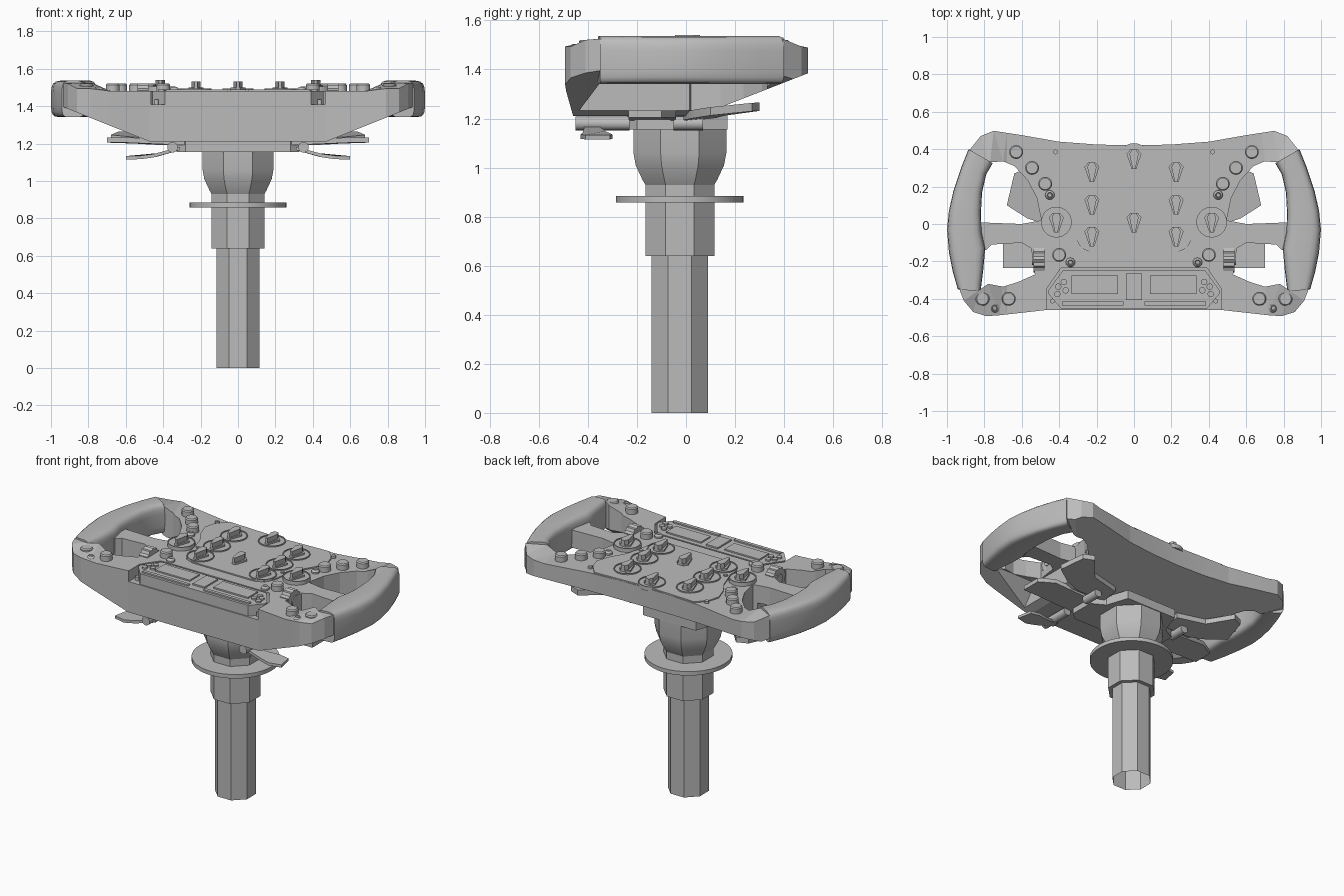
import bpy, bmesh, math
from mathutils import Vector, Matrix

if "Cube" in bpy.data.objects:
    bpy.data.objects.remove(bpy.data.objects["Cube"])

grey = bpy.data.materials.new("plain grey")
grey.use_nodes = True
COLOUR = (0.5, 0.5, 0.5, 1)
grey.diffuse_color = COLOUR
grey.node_tree.nodes["Principled BSDF"].inputs["Base Color"].default_value = COLOUR
SIDES = ((1, "left"), (-1, "right"))
TOP = 1.48


def shade(bm, angle):
    """Smooth faces, keeping edges beyond the angle sharp."""
    for f in bm.faces:
        f.smooth = True
    for e in bm.edges:
        e.smooth = len(e.link_faces) == 2 and e.calc_face_angle(0) < math.radians(angle)


def add(name, bm, angle=32):
    bmesh.ops.recalc_face_normals(bm, faces=bm.faces)
    shade(bm, angle)
    mesh = bpy.data.meshes.new(name)
    bm.to_mesh(mesh)
    bm.free()
    mesh.materials.append(grey)
    ob = bpy.data.objects.new(name, mesh)
    bpy.context.collection.objects.link(ob)
    return ob


def prism(pts, z0, z1, lift=None):
    """Extrude a plan outline; lift(x, y) shifts its height point by point."""
    bm = bmesh.new()
    lift = lift or (lambda x, y: 0)
    bridge(bm, [[bm.verts.new((x, y, z + lift(x, y))) for x, y in pts] for z in (z0, z1)])
    return bm


def mirrored(half):
    return half + [(-x, y) for x, y in reversed(half) if x > 0]


def rect(x, y, w, d):
    return [(x - w / 2, y - d / 2), (x + w / 2, y - d / 2),
            (x + w / 2, y + d / 2), (x - w / 2, y + d / 2)]


def lathe(profile, sides, x=0, y=0, turn=0.0, bottom=True):
    """Spin (radius, z) pairs around a vertical axis."""
    bm = bmesh.new()
    rings = []
    for r, z in profile:
        steps = [turn + math.tau * k / sides for k in range(sides)]
        rings.append([bm.verts.new((x + r * math.cos(a), y + r * math.sin(a), z)) for a in steps])
    bridge(bm, rings, bottom)
    return bm


def bridge(bm, rings, bottom=True):
    for a, b in zip(rings, rings[1:]):
        for k in range(len(a)):
            m = (k + 1) % len(a)
            bm.faces.new((a[k], a[m], b[m], b[k]))
    if bottom:
        bm.faces.new(rings[0])
    bm.faces.new(rings[-1])


def carve(ob, cutter, operation):
    mod = ob.modifiers.new("cut", 'BOOLEAN')
    mod.object, mod.operation, mod.solver = cutter, operation, 'EXACT'
    bpy.context.view_layer.update()
    graph = bpy.context.evaluated_depsgraph_get()
    mesh = bpy.data.meshes.new_from_object(ob.evaluated_get(graph))
    ob.modifiers.clear()
    bpy.data.objects.remove(cutter)
    bm = bmesh.new()
    bm.from_mesh(mesh)
    shade(bm, 5)
    bm.to_mesh(mesh)
    bm.free()
    ob.data = mesh


# Main body: plan outline with horns and spokes, top raised towards the grips
half = [(0, .42), (.2, .425), (.4, .44), (.6, .475), (.75, .498), (.82, .47), (.88, .395),
        (.77, .33), (.7, .335), (.64, .31), (.57, .235), (.52, .14), (.495, .02),
        (.6, 0), (.86, .01), (.86, -.14), (.79, -.14), (.76, -.11), (.6, -.1), (.55, -.13),
        (.53, -.27), (.62, -.31), (.7, -.335), (.78, -.32), (.83, -.355),
        (.935, -.345), (.91, -.41), (.86, -.47), (.79, -.493), (.72, -.488), (.47, -.46)]
bm = prism(mirrored(half), 1.1, TOP)
for s in (1, -1):
    bmesh.ops.bisect_plane(bm, geom=bm.verts[:] + bm.edges[:] + bm.faces[:],
                           plane_co=(s * .68, 0, 0), plane_no=(1, 0, 0))
for v in bm.verts:
    x, y = abs(v.co.x), abs(v.co.y)
    if v.co.z > 1.4 and y > .2:
        v.co.z += .045 * max(0, min(1, (x - .68) / .1)) * max(.3, min(1, (.5 - y) / .1))
bmesh.ops.triangulate(bm, faces=[f for f in bm.faces if abs(f.normal.z) > .5 or len(f.verts) > 4])
body = add("main_body", bm)

# Tapered underside, scooped clearance below spokes and horns, flat display recess
bm = bmesh.new()
for s in (1, -1):
    for co in ((.47, -.6, 1.21), (.47, .05, 1.21), (1.445, -.6, 1.6), (1.445, 1.05, 1.6)):
        bm.verts.new((s * co[0], co[1], co[2]))
bmesh.ops.convex_hull(bm, input=bm.verts)
carve(body, add("underside_cutter", bm), 'INTERSECT')
scoop = [(-.46, 1.2), (-.335, 1.365), (.19, 1.365), (-.035, 1.2)]
for s, side in SIDES:
    bm = bmesh.new()
    bridge(bm, [[bm.verts.new((s * x, y, z)) for y, z in scoop] for x in (.525, 1.1)])
    carve(body, add("scoop_cutter", bm), 'DIFFERENCE')
recess = mirrored([(.39, -.235), (.466, -.345), (.466, -.6)])
carve(body, add("recess_cutter", prism(recess, 1.41, 1.7)), 'DIFFERENCE')

# Display panel with two screens, centre screen, lights and lower strips
panel = mirrored([(.378, -.245), (.456, -.352), (.456, -.375), (.39, -.452)])
add("display_panel", prism(panel, 1.405, 1.48))
for s, side in SIDES:
    add(side + "_screen", prism(rect(s * .21, -.325, .25, .1), 1.475, 1.489))
    add(side + "_lower_strip", prism(rect(s * .22, -.425, .33, .022), 1.475, 1.489))
    for i, (x, y) in enumerate(((.375, -.31), (.365, -.355), (.405, -.335), (.41, -.375))):
        add(f"{side}_light_{i}", lathe([(.017, 1.475), (.017, 1.49)], 14, s * x, y))
add("centre_screen", prism(rect(0, -.335, .085, .14), 1.475, 1.49))

# Raised centre faceplate
plate = [(0, .415), (.36, .43), (.42, .36), (.44, .29), (.41, .2), (.36, .12), (.33, .03),
         (.315, -.07), (.28, -.13), (.22, -.155), (0, -.155)]
add("centre_faceplate", prism(mirrored(plate), TOP - .01, TOP + .008))


# Rotary selectors: rimmed dial, pointer foot and upright tapered handle
def selector(name, x, y, ring=True, lift=0.0):
    z = TOP + .008
    if ring:
        add(name + "_dial", lathe([(.082, z - .02), (.082, z + .007 + lift), (.076, z + .007 + lift),
                                   (.076, z + .001 + lift)], 32, x, y))
    foot = [(-.04, .025), (-.02, .048), (.02, .048), (.04, .025), (.012, -.055), (-.012, -.055)]
    add(name + "_pointer", prism([(x + a, y + b) for a, b in foot], z - .01, z + .012 + lift))
    add(name + "_handle", prism([(x + a * .62, y + b) for a, b in foot], z, z + .043 + lift))


selector("top_selector", 0, .35)
selector("middle_selector", 0, .01, False)
for s, side in SIDES:
    for i, y in enumerate((.28, .105, -.065)):
        selector(f"{side}_selector_{i}", s * .225, y)
    selector(side + "_outer_selector", s * .415, .01, lift=.01)

    # Push buttons, screws and pins
    for i, (x, y) in enumerate(((.63, .385), (.545, .3), (.475, .215), (.4, -.165),
                                (.67, -.4), (.81, -.4))):
        add(f"{side}_button_{i}", lathe([(.037, 1.46), (.037, 1.513), (.031, 1.52)], 24, s * x, y))
    for i, (x, y) in enumerate(((.45, .155), (.34, -.205), (.745, -.45))):
        add(f"{side}_screw_{i}", lathe([(.025, TOP - .01), (.025, 1.49), (.014, 1.503),
                                        (.01, 1.495)], 16, s * x, y))
    for i, (x, y, z) in enumerate(((.42, .385, 1.495), (.305, .025, 1.495), (.437, -.412, 1.435))):
        add(f"{side}_pin_{i}", lathe([(.013, z - .03), (.013, z)], 12, s * x, y))

    # Ribbed thumb roller with its axle
    for part, w, r in (("roller", .06, .07), ("roller_axle", .075, .03)):
        bm = lathe([(r, -w / 2), (r, w / 2)], 24)
        if part == "roller":
            for v in bm.verts:
                if int(round(math.atan2(v.co.y, v.co.x) * 24 / math.tau)) % 2:
                    v.co.xy *= .88
        bm.transform(Matrix.Translation((s * .508, -.19, 1.45)) @ Matrix.Rotation(math.pi / 2, 4, 'Y'))
        add(f"{side}_{part}", bm, 20)

    # Hand grip: rounded above, squarer below, swept between its two edges
    edges = (((.885, .4), (.755, .325)), ((.925, .3), (.79, .265)), ((.965, .18), (.812, .17)),
             ((.99, .07), (.818, .06)), ((1, -.03), (.815, -.04)), ((.99, -.15), (.795, -.13)),
             ((.968, -.26), (.805, -.24)), ((.942, -.35), (.82, -.36)))
    bm = bmesh.new()
    rings = []
    for outer, inner in edges:
        o, i = Vector(outer), Vector(inner)
        ring = []
        for k in range(20):
            a = math.tau * (k + .5) / 20
            c, d = math.cos(a), math.sin(a)
            power = .42 if d > 0 else .32
            u = math.copysign(abs(c) ** power, c)
            h = math.copysign(abs(d) ** (power + .1), d)
            p = (o + i) / 2 + (o - i) / 2 * u
            ring.append(bm.verts.new((s * p.x, p.y, 1.439 + .098 * h)))
        rings.append(ring)
    bridge(bm, rings)
    add(side + "_grip", bm, 40)

    # Three paddles under each side
    def paddle(name, pts, z, thick, lift):
        add(f"{side}_{name}", prism([(s * x, y) for x, y in pts], z, z + thick,
                                    lambda x, y: lift(abs(x), y)))

    paddle("shift_paddle", [(.25, .0), (.45, -.01), (.57, .03), (.68, .1), (.64, .27), (.57, .3),
                            (.45, .16), (.25, .12)], 1.19, .034,
           lambda x, y: .03 * (x - .3) + .11 * y)
    paddle("middle_paddle", [(.25, -.235), (.6, -.235), (.7, -.235), (.7, -.1), (.6, -.04),
                             (.25, -.04)], 1.19, .028, lambda x, y: .015 * (x > .55))
    paddle("front_paddle", [(.31, -.41), (.45, -.42), (.52, -.43), (.6, -.41), (.58, -.31),
                            (.51, -.3), (.43, -.33), (.31, -.37)], 1.165, .018,
           lambda x, y: -.05 * math.sin(min(1, (x - .31) / .25) * math.pi / 2))
    for part, y0, y1 in (("front_hinge", -.45, -.23), ("rear_hinge", -.05, .07)):
        bm = lathe([(.028, y0), (.028, y1)], 16)
        bm.transform(Matrix.Translation((s * .35, 0, 1.18)) @ Matrix.Rotation(-math.pi / 2, 4, 'X'))
        add(f"{side}_{part}", bm)

# Mounting plate below the body
mount = [(0, -.24), (.28, -.24), (.33, -.2), (.33, -.03), (.24, .02), (.19, .17), (0, .17)]
add("mounting_plate", prism(mirrored(mount), 1.155, 1.215))

# Eight-sided hollow-ended steering column with collar and round flange
column = [(.125, 0), (.125, .64), (.152, .64), (.152, .93), (.165, .95), (.195, 1.01),
          (.205, 1.06), (.205, 1.2)]
add("column", lathe(column, 8, 0, -.025, math.pi / 8, bottom=False), 25)
add("flange", lathe([(.26, .858), (.26, .884)], 40, 0, -.025))
